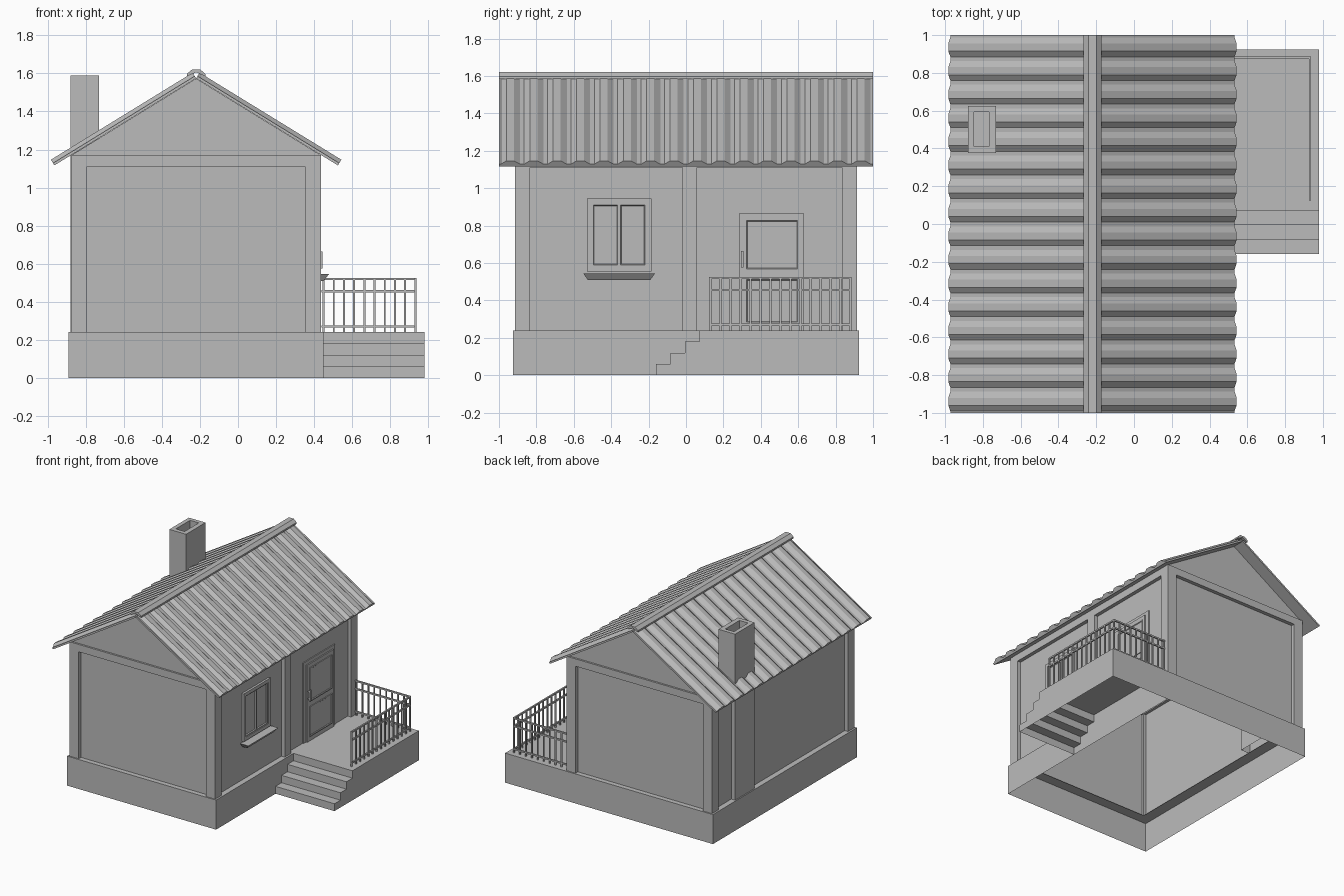
import bpy, bmesh, math
from mathutils import Vector

if "Cube" in bpy.data.objects:
    bpy.data.objects.remove(bpy.data.objects["Cube"])

GREY = (0.5, 0.5, 0.5, 1)
mat = bpy.data.materials.new("plain_grey")
mat.use_nodes = True
mat.diffuse_color = GREY
mat.node_tree.nodes["Principled BSDF"].inputs["Base Color"].default_value = GREY


def finish(name, bm, recalc=True):
    if recalc:
        bmesh.ops.recalc_face_normals(bm, faces=bm.faces)
    me = bpy.data.meshes.new(name)
    bm.to_mesh(me)
    bm.free()
    me.materials.append(mat)
    ob = bpy.data.objects.new(name, me)
    bpy.context.collection.objects.link(ob)
    return ob


def add_box(bm, x, y, z):
    """Box from three (low, high) ranges."""
    v = bmesh.ops.create_cube(bm, size=1)["verts"]
    for p in v:
        p.co = [r[0] + (c + 0.5) * (r[1] - r[0]) for r, c in zip((x, y, z), p.co)]
    return v


def boxes(name, *ranges):
    bm = bmesh.new()
    for r in ranges:
        add_box(bm, *r)
    return finish(name, bm)


def extrude(name, outline, move):
    """Closed prism from a planar outline."""
    bm = bmesh.new()
    f = bm.faces.new([bm.verts.new(p) for p in outline])
    g = bmesh.ops.extrude_face_region(bm, geom=[f])["geom"]
    bmesh.ops.translate(bm, vec=move, verts=[e for e in g if isinstance(e, bmesh.types.BMVert)])
    return finish(name, bm)


def rect(x, y, z):
    return [Vector(p + (z,)) for p in ((x[0], y[0]), (x[1], y[0]), (x[1], y[1]), (x[0], y[1]))]


def bridge(bm, loops):
    """Quads between successive rectangular loops."""
    rings = [[bm.verts.new(p) for p in lp] for lp in loops]
    for a, b in zip(rings, rings[1:]):
        for i in range(4):
            j = (i + 1) % 4
            bm.faces.new((a[i], a[j], b[j], b[i]))
    return rings


# Main dimensions
X0, X1, Y = -0.875, 0.435, 0.915
BASE, TOP, BEAM = 0.24, 1.17, 1.11
POST, REC = 0.082, 0.03
RIDGE, SLOPE = -0.22, 0.614

# Open-bottomed plinth with a ledge reaching under the walls
bm = bmesh.new()
outer = ((-0.89, 0.45), (-0.925, 0.925))
inner = ((-0.80, 0.36), (-0.84, 0.84))
bridge(bm, [rect(*outer, 0), rect(*outer, BASE), rect(*inner, BASE)])
finish("plinth", bm, False)

# Corner posts, door-side post and top beams
for side, xr in (("right", (X0, X0 + POST)), ("left", (X1 - POST, X1))):
    for end, s in (("front", -1), ("back", 1)):
        yr = sorted((s * Y, s * (Y - POST)))
        boxes(f"{end}_{side}_corner_post", (xr, yr, (BASE, TOP)))
    boxes(f"{side}_top_beam", (xr, (-Y + POST, Y - POST), (BEAM, TOP)))
boxes("middle_post", ((X1 - POST, X1), (-0.02, 0.06), (BASE, BEAM)))

# End walls: beam, recessed panel and gable
for end, s in (("front", -1), ("back", 1)):
    xr = (X0 + POST, X1 - POST)
    boxes(f"{end}_top_beam", (xr, sorted((s * Y, s * (Y - POST))), (BEAM, TOP)))
    boxes(f"{end}_wall_panel", (xr, sorted((s * (Y - REC), s * (Y - 0.06))), (BASE, BEAM)))
    extrude(f"{end}_gable", [(X0, s * 0.9, TOP), (X1, s * 0.9, TOP), (RIDGE, s * 0.9, 1.573)],
            (0, -s * 0.03, 0))

# Side wall panels
PY = (-Y + POST, Y - POST)
WALL = X1 - REC
boxes("right_wall_panel", ((X0 + REC, X0 + 0.06), PY, (BASE, BEAM)))
boxes("left_wall_panel", ((X1 - 0.06, WALL), PY, (BASE, BEAM)))
boxes("ceiling", ((X0 + 0.02, X1 - 0.02), (-0.88, 0.88), (TOP - 0.01, TOP)))

# Corrugated roof slopes: flat underside, trapezoid ribs above
LOW, HIGH, N = 0.014, 0.035, 16
P = 2 / N
ribs = []
for i in range(N):
    for f, h in ((0.08, LOW), (0.32, HIGH), (0.64, HIGH), (0.90, LOW)):
        ribs.append((-1 + (i + f) * P, h))
profile = [(-1, 0), (-1, LOW)] + ribs + [(1, LOW), (1, 0)]
for side, s in (("right", -1), ("left", 1)):
    along = Vector((s, 0, -SLOPE)).normalized()
    up = Vector((s * SLOPE, 0, 1)).normalized()
    start = Vector((RIDGE, 0, 1.574))
    length = 0.745 / abs(along.x)
    extrude(f"{side}_roof_slope", [start + up * h + Vector((0, y, 0)) for y, h in profile],
            along * length)

# Ridge cap
cap = [(-0.048, 1.585), (-0.048, 1.598), (-0.022, 1.62), (0.022, 1.62), (0.048, 1.598), (0.048, 1.585),
       (0, 1.606)]
extrude("ridge_cap", [(RIDGE + x, -1, z) for x, z in cap], (0, 2, 0))

# Chimney with an open flue
bm = bmesh.new()
stack, flue = ((-0.88, -0.73), (0.375, 0.625)), ((-0.846, -0.768), (0.41, 0.592))
rings = bridge(bm, [rect(*stack, BASE), rect(*stack, 1.59), rect(*flue, 1.59), rect(*flue, 1.3)])
bm.faces.new(rings[-1])
finish("chimney", bm, False)

# Open-bottomed porch and steps: a stepped sheet with side walls
PX0, PX1 = 0.45, 0.98
path = [(-0.16, 0)]
for i in range(4):
    y = -0.16 + i * 0.077
    path += [(y, (i + 1) * BASE / 4)]
    path += [(y + 0.077 if i < 3 else 0.925, (i + 1) * BASE / 4)]
path.append((0.925, 0))
bm = bmesh.new()
a, b = [[bm.verts.new((x, y, z)) for y, z in path] for x in (PX0, PX1)]
for i in range(len(path) - 1):
    bm.faces.new((a[i], b[i], b[i + 1], a[i + 1]))
bm.faces.new(b)
# Stair cheek closing the side next to the plinth
bm.faces.new(a[::-1])
finish("porch_and_steps", bm)

# Railings: bars and balusters along two sides
T = 0.006
RX, RY0, RY1 = 0.932, 0.13, 0.88
bm = bmesh.new()
for z in (0.27, 0.455, 0.52):
    zr = (z - T, z + T)
    add_box(bm, (RX - T, RX + T), (RY0 - T, RY1 + T), zr)
    add_box(bm, (0.44, RX - T), (RY1 - T, RY1 + T), zr)
B = 0.005
for i in range(15):
    y = RY0 + (RY1 - RY0) * i / 14
    add_box(bm, (RX - B, RX + B), (y - B, y + B), (BASE, 0.52))
for i in range(9):
    x = RX - 0.0536 * (i + 1)
    add_box(bm, (x - B, x + B), (RY1 - B, RY1 + B), (BASE, 0.52))
finish("porch_railing", bm)


def framed(name, x, yr, zr, border, depth):
    """Plate on the side wall with a sunken panel inside a border."""
    bm = bmesh.new()
    add_box(bm, (WALL - 0.005, x), yr, zr)
    bm.normal_update()
    face = [f for f in bm.faces if f.normal.x > 0.9]
    bmesh.ops.inset_region(bm, faces=face, thickness=border)
    bmesh.ops.inset_region(bm, faces=face, thickness=0.006, depth=-depth)
    return finish(name, bm)


# Window: outer frame of four bars, two sashes and a tapered sill
wy, wz, wb = (-0.53, -0.185), (0.555, 0.945), 0.028
fx = (WALL - 0.005, WALL + 0.018)
boxes("window_frame",
      (fx, (wy[0], wy[0] + wb), wz), (fx, (wy[1] - wb, wy[1]), wz),
      (fx, (wy[0] + wb, wy[1] - wb), (wz[1] - wb, wz[1])),
      (fx, (wy[0] + wb, wy[1] - wb), (wz[0], wz[0] + wb)))
framed("window_sash_front", WALL + 0.012, (-0.502, -0.358), (0.583, 0.917), 0.01, 0.008)
framed("window_sash_back", WALL + 0.012, (-0.357, -0.213), (0.583, 0.917), 0.01, 0.008)
bm = bmesh.new()
for v in add_box(bm, (WALL - 0.005, 0.478), (-0.55, -0.165), (0.51, 0.545)):
    if v.co.z < 0.52:
        v.co.y += 0.025 if v.co.y < -0.3 else -0.025
        v.co.x = min(v.co.x, 0.45)
finish("window_sill", bm)

# Door: surround, leaf, two sunken panels and handle
boxes("door_surround", ((WALL - 0.005, WALL + 0.008), (0.25, 0.66), (BASE, 0.895)))
boxes("door_leaf", ((WALL, WALL + 0.018), (0.285, 0.627), (BASE, 0.867)))
for n, zr in (("upper", (0.56, 0.835)), ("lower", (0.275, 0.52))):
    framed(f"door_{n}_panel", WALL + 0.024, (0.315, 0.605), zr, 0.012, 0.005)
boxes("door_handle", ((X1, X1 + 0.01), (0.294, 0.308), (0.575, 0.665)),
      ((WALL, X1), (0.296, 0.306), (0.585, 0.595)),
      ((WALL, X1), (0.296, 0.306), (0.645, 0.655)))
